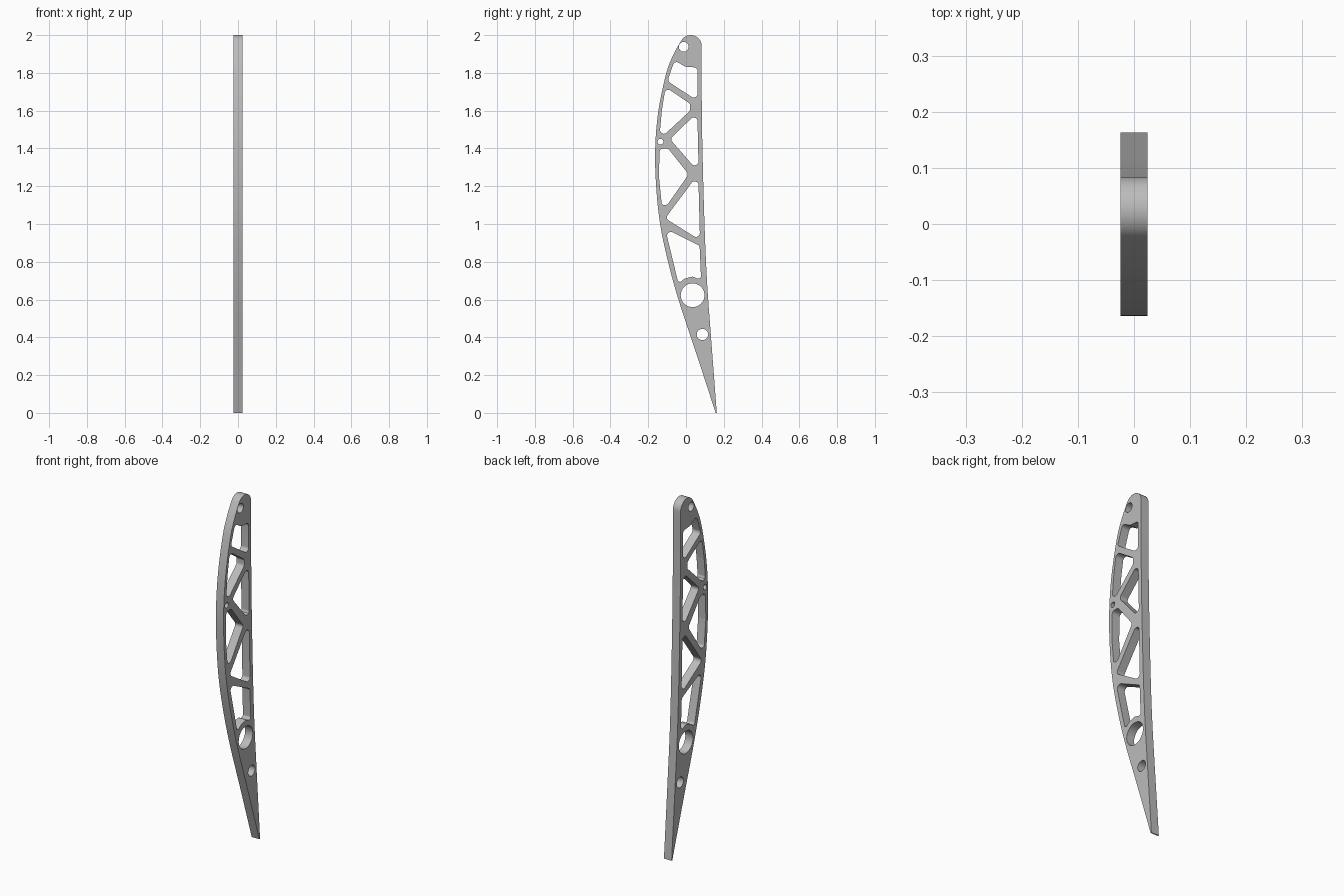
import bpy, bmesh, math
from mathutils import Vector, Matrix

cube = bpy.data.objects.get("Cube")
if cube:
    bpy.data.objects.remove(cube)

HALF_WIDTH = 0.024


def arc(cy, cz, r, start, end, n):
    """Points on an arc in the side plane, angles in degrees."""
    angles = [math.radians(start + (end - start) * i / n) for i in range(n + 1)]
    return [Vector((cy + r * math.cos(a), cz + r * math.sin(a))) for a in angles]


def circle(cy, cz, r, n=32):
    return arc(cy, cz, r, 0, 360, n)[:-1]


def smooth_path(pts, steps=6):
    """Smooth path through all given points."""
    p = [Vector(q) for q in pts]
    p = [2 * p[0] - p[1]] + p + [2 * p[-1] - p[-2]]
    out = []
    for a, b, c, d in zip(p, p[1:], p[2:], p[3:]):
        for i in range(steps):
            t = i / steps
            out.append(0.5 * (2 * b + (c - a) * t + (2 * a - 5 * b + 4 * c - d) * t * t
                              + (3 * b - a - 3 * c + d) * t ** 3))
    return out + [p[-2]]


def rounded(pts, radius=0.02, steps=7):
    """Polygon with filleted corners."""
    p = [Vector(q) for q in pts]
    out = []
    for i, c in enumerate(p):
        to_a, to_b = p[i - 1] - c, p[(i + 1) % len(p)] - c
        half = to_a.angle(to_b) / 2
        cut = min(radius / math.tan(half), 0.45 * to_a.length, 0.45 * to_b.length)
        a, b = c + to_a.normalized() * cut, c + to_b.normalized() * cut
        mid = c + (to_a.normalized() + to_b.normalized()).normalized() * cut / math.cos(half)
        r = cut * math.tan(half)
        va, vb = a - mid, b - mid
        for k in range(steps + 1):
            t = k / steps
            out.append(mid + va.lerp(vb, t).normalized() * r)
    return out


# Outer silhouette: curved leading edge, round head, gently flared rear edge
leading = smooth_path([(0.157, 0), (0.056, 0.31), (-0.04, 0.6), (-0.095, 0.8), (-0.137, 1.0),
                       (-0.158, 1.2), (-0.163, 1.4), (-0.146, 1.6), (-0.104, 1.8),
                       (-0.065, 1.9), (-0.027, 1.968)])
head = arc(0.025, 1.942, 0.058, 150, 0, 20)
rear = smooth_path([(0.083, 1.9), (0.083, 1.7), (0.087, 1.4), (0.098, 1.0),
                    (0.111, 0.7), (0.131, 0.42), (0.163, 0)])
outline = leading[:-1] + head + rear

# Truss windows from top to bottom
windows = [
    [(-0.06, 1.867), (-0.005, 1.833), (0.061, 1.828), (0.061, 1.652), (-0.098, 1.757)],
    [(-0.108, 1.725), (0.022, 1.636), (0.022, 1.6), (-0.142, 1.447), (-0.128, 1.6)],
    [(0.06, 1.59), (0.067, 1.275), (-0.085, 1.45)],
    [(-0.14, 1.4), (-0.095, 1.4), (0.014, 1.263), (-0.1, 1.1), (-0.128, 1.1), (-0.143, 1.25)],
    [(0.065, 1.265), (0.074, 0.915), (-0.11, 1.03)],
    [(-0.11, 0.975), (0.072, 0.885), (0.08, 0.703), (0.035, 0.722), (-0.008, 0.71),
     (-0.04, 0.685)],
]

# Round holes: head pivot, small pin, large bore, lower bore
bores = [(-0.012, 1.938, 0.026), (-0.135, 1.436, 0.015),
         (0.035, 0.623, 0.063), (0.087, 0.415, 0.03)]

loops = [outline] + [rounded(w) for w in windows] + [circle(*b) for b in bores]

# Filled, extruded profile
curve = bpy.data.curves.new("blade_profile", 'CURVE')
curve.dimensions = '2D'
curve.fill_mode = 'BOTH'
curve.extrude = HALF_WIDTH
for loop in loops:
    spline = curve.splines.new('POLY')
    spline.points.add(len(loop) - 1)
    for point, co in zip(spline.points, loop):
        point.co = (co.x, co.y, 0, 1)
    spline.use_cyclic_u = True
profile = bpy.data.objects.new("blade_profile", curve)
bpy.context.collection.objects.link(profile)
bpy.context.view_layer.update()
mesh = bpy.data.meshes.new_from_object(
    profile.evaluated_get(bpy.context.evaluated_depsgraph_get()))
bpy.data.objects.remove(profile)

# Stand the profile up: drawn x becomes y, drawn y becomes z
mesh.transform(Matrix(((0, 0, 1, 0), (1, 0, 0, 0), (0, 1, 0, 0), (0, 0, 0, 1))))
bm = bmesh.new()
bm.from_mesh(mesh)
bmesh.ops.remove_doubles(bm, verts=bm.verts, dist=0.0001)
bmesh.ops.recalc_face_normals(bm, faces=bm.faces)
bm.to_mesh(mesh)
bm.free()

# Single grey finish
grey = bpy.data.materials.new("plain_grey")
grey.use_nodes = True
colour = (0.5, 0.5, 0.5, 1)
grey.diffuse_color = colour
grey.node_tree.nodes["Principled BSDF"].inputs["Base Color"].default_value = colour
mesh.materials.clear()
mesh.materials.append(grey)

blade = bpy.data.objects.new("truss_blade", mesh)
bpy.context.collection.objects.link(blade)
bpy.ops.object.select_all(action='DESELECT')
blade.select_set(True)
bpy.context.view_layer.objects.active = blade
bpy.ops.object.shade_smooth_by_angle(angle=math.radians(30))
